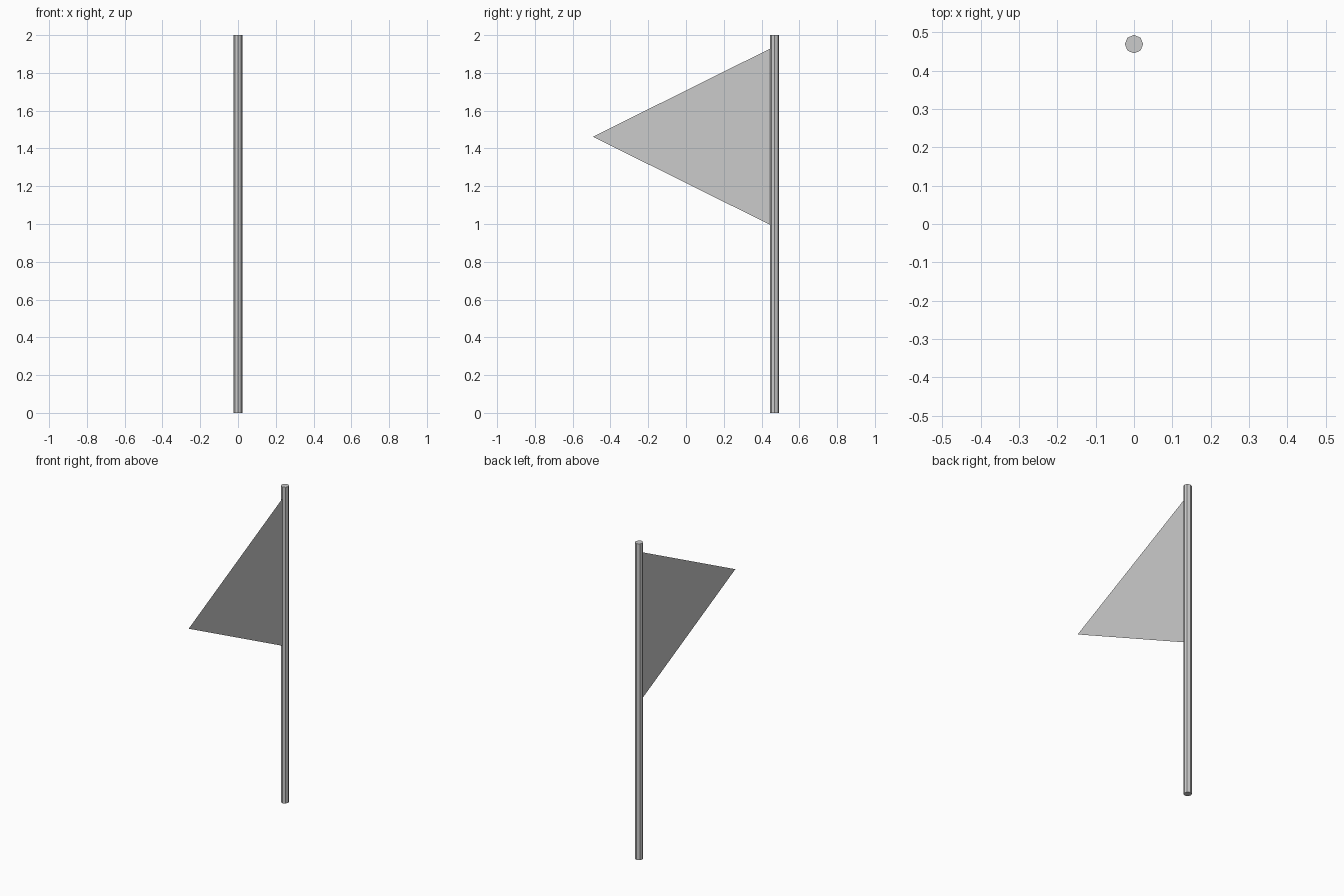
import bpy

if "Cube" in bpy.data.objects:
    bpy.data.objects.remove(bpy.data.objects["Cube"])

POLE_Y, POLE_R, HEIGHT = 0.469, 0.024, 2.0


def add_mesh(name, verts, faces):
    mesh = bpy.data.meshes.new(name)
    mesh.from_pydata(verts, [], faces)
    mesh.update()
    obj = bpy.data.objects.new(name, mesh)
    bpy.context.collection.objects.link(obj)
    return obj


# Eight-sided pole, flat shaded
bpy.ops.mesh.primitive_cylinder_add(vertices=8, radius=POLE_R, depth=HEIGHT,
                                    location=(0, POLE_Y, HEIGHT / 2))
bpy.context.object.name = "flag_pole"

# Thin triangular pennant, its hoist edge running inside the pole
tip_y, mid_z = -0.493, 1.462
half = (POLE_Y - tip_y) * 0.497
add_mesh("pennant",
         [(0, tip_y, mid_z), (0, POLE_Y, mid_z - half), (0, POLE_Y, mid_z + half)],
         [(0, 1, 2)])
